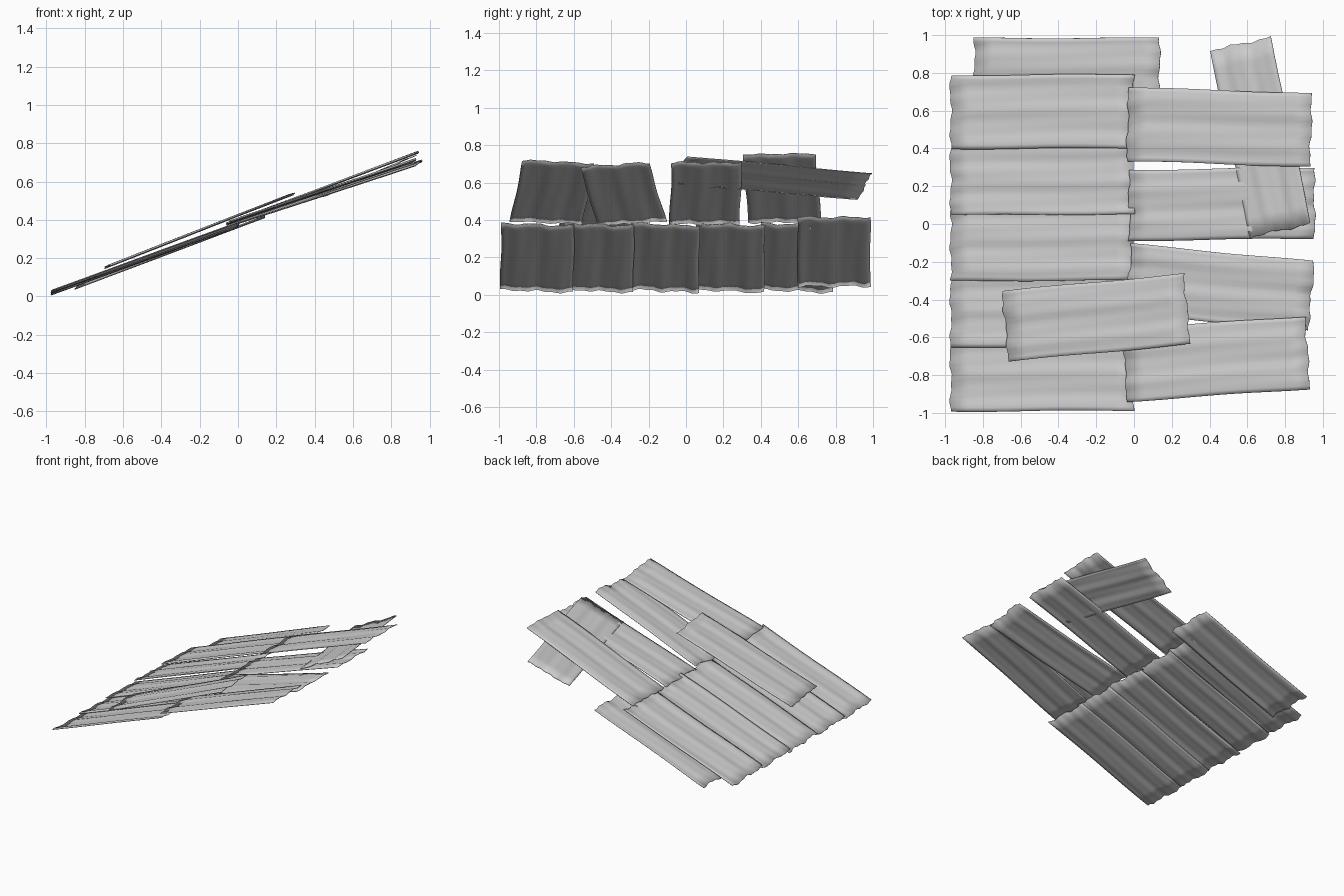
import bpy, bmesh, math, random

random.seed(4)
cube = bpy.data.objects.get("Cube")
if cube:
    bpy.data.objects.remove(cube, do_unlink=True)

grey = bpy.data.materials.new("weathered_grey")
grey.use_nodes = True
colour = (0.6, 0.6, 0.6, 1)
grey.diffuse_color = colour
grey.node_tree.nodes["Principled BSDF"].inputs["Base Color"].default_value = colour


def sheet(name, x, y, z, slope, yaw=0, length=0.97, width=0.37, tilt=0.0):
    """Thin warped sheet: slope is rise along x, tilt is rise across the width."""
    bm = bmesh.new()
    bmesh.ops.create_grid(bm, x_segments=10, y_segments=18, size=0.5)
    p, q, r = (random.uniform(0, math.tau) for _ in range(3))
    c, s = math.cos(math.radians(yaw)), math.sin(math.radians(yaw))
    for v in bm.verts:
        a, b = v.co.x, v.co.y
        # gentle ripples across the sheet and uneven ends and edges
        ripple = 0.004 * math.sin(13 * b + p + a) + 0.002 * math.sin(29 * b + q - 2 * a)
        u = a * length + 0.005 * math.sin(11 * b + r) + 0.003 * math.sin(27 * b + p)
        w = b * width + 0.003 * math.sin(7 * a + q)
        dx, dy = u * c - w * s, u * s + w * c
        v.co = (x + dx, y + dy, z + slope * dx + tilt * b + ripple)
    mesh = bpy.data.meshes.new(name)
    bm.to_mesh(mesh)
    bm.free()
    obj = bpy.data.objects.new(name, mesh)
    bpy.context.collection.objects.link(obj)
    mesh.materials.append(grey)
    mod = obj.modifiers.new("thickness", "SOLIDIFY")
    mod.thickness = 0.004
    mod.offset = 0
    bpy.ops.object.select_all(action="DESELECT")
    obj.select_set(True)
    bpy.context.view_layer.objects.active = obj
    bpy.ops.object.shade_smooth_by_angle(angle=math.radians(35))


# Lower row, each sheet lapping over its neighbour
for i, (y, width) in enumerate([(-0.795, 0.39), (-0.465, 0.37), (-0.115, 0.37),
                                (0.235, 0.37), (0.595, 0.39)]):
    sheet(f"lower_sheet_{i + 1}", -0.485, y, 0.198, 0.365, 0.3, width=width, tilt=-0.016)
sheet("lower_sheet_under", -0.355, 0.79, 0.23, 0.375, length=0.98, width=0.39)

# Upper row, loosely laid with small turns
sheet("upper_sheet_1", 0.435, -0.715, 0.548, 0.335, 4, width=0.385, tilt=-0.01)
sheet("upper_sheet_2", 0.455, -0.335, 0.538, 0.325, -5.5, width=0.37, tilt=0.012)
sheet("upper_sheet_3", 0.465, 0.105, 0.542, 0.335, 0.7, length=0.98, width=0.375)
sheet("upper_sheet_4", 0.452, 0.513, 0.57, 0.375, -1.8, width=0.39)

# Loose cross piece and patch
sheet("cross_sheet", 0.67, 0.46, 0.623, 0.437, -78, length=1.01, width=0.33)
sheet("patch_sheet", -0.2, -0.495, 0.345, 0.39, 5.5, length=0.965, width=0.375)
